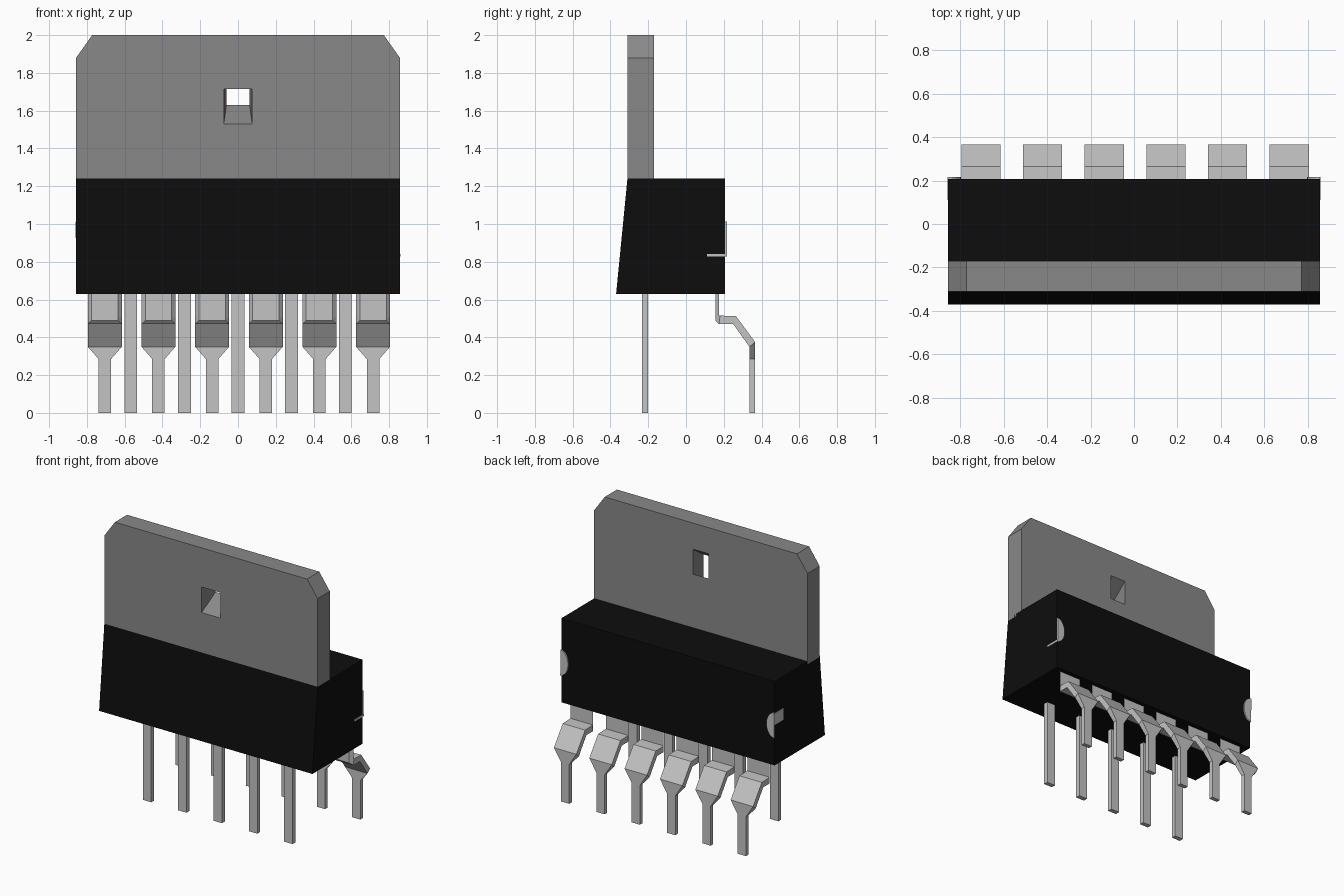
import bpy
import bmesh
import math

if "Cube" in bpy.data.objects:
    bpy.data.objects.remove(bpy.data.objects["Cube"])


def material(name, value):
    mat = bpy.data.materials.new(name)
    mat.use_nodes = True
    colour = (value, value, value, 1)
    mat.diffuse_color = colour
    mat.node_tree.nodes["Principled BSDF"].inputs["Base Color"].default_value = colour
    return mat


BLACK = material("black plastic", 0.004)
STEEL = material("dark grey metal", 0.25)
TIN = material("light grey metal", 0.55)


def loft(name, rings, mat):
    """Join matching closed rings of points and cap both ends."""
    bm = bmesh.new()
    loops = [[bm.verts.new(p) for p in ring] for ring in rings]
    n = len(loops[0])
    for a, b in zip(loops, loops[1:]):
        for i in range(n):
            j = (i + 1) % n
            bm.faces.new((a[i], a[j], b[j], b[i]))
    bm.faces.new(loops[0])
    bm.faces.new(loops[-1])
    bmesh.ops.recalc_face_normals(bm, faces=bm.faces)
    mesh = bpy.data.meshes.new(name)
    bm.to_mesh(mesh)
    bm.free()
    mesh.materials.append(mat)
    obj = bpy.data.objects.new(name, mesh)
    bpy.context.collection.objects.link(obj)
    return obj


def box(name, x0, x1, y0, y1, z0, z1, mat):
    return loft(name, [[(x0, y0, z), (x1, y0, z), (x1, y1, z), (x0, y1, z)]
                       for z in (z0, z1)], mat)


W = 0.857
BACK = 0.207

# Plastic body with a sloping front
side = [(-0.37, 0.63), (BACK, 0.63), (BACK, 1.24), (-0.31, 1.24)]
loft("body", [[(x, y, z) for y, z in side] for x in (-W, W)], BLACK)

# Heat sink tab with clipped top corners
outline = [(-W, 1.22), (W, 1.22), (W, 1.88), (0.772, 2), (-0.772, 2), (-W, 1.88)]
tab = loft("heat_sink_tab", [[(x, y, z) for x, z in outline] for y in (-0.31, -0.17)], STEEL)


# Slanted mounting hole that narrows toward the back
def hole_ring(y):
    t = (y + 0.31) / 0.14
    w, low, high = 0.075 - 0.014 * t, 1.53 + 0.1 * t, 1.715 + 0.095 * t
    return [(-w, y, low), (w, y, low), (w, y, high), (-w, y, high)]


cutter = loft("hole_cutter", [hole_ring(-0.35), hole_ring(-0.13)], STEEL)
cutter.hide_render = True
cut = tab.modifiers.new("mounting_hole", 'BOOLEAN')
cut.operation = 'DIFFERENCE'
cut.solver = 'EXACT'
cut.object = cutter
bpy.context.view_layer.objects.active = tab
bpy.ops.object.modifier_apply(modifier=cut.name)
bpy.data.objects.remove(cutter)

# Half-round metal plates on the back corners
for sign, label in ((1, "left"), (-1, "right")):
    arc = [math.pi * i / 10 - math.pi / 2 for i in range(11)]
    loft("corner_plate_" + label,
         [[(sign * (W - 0.06 * math.cos(a)), y, 0.922 + 0.092 * math.sin(a)) for a in arc]
          for y in (BACK, BACK + 0.009)], TIN)

# Metal slivers on the ends of the body
box("end_sliver_left", W - 0.01, W + 0.003, 0.11, BACK + 0.009, 0.828, 0.842, TIN)
box("end_sliver_right", -W - 0.003, -W + 0.01, 0.11, BACK + 0.009, 0.925, 1.01, TIN)

# Straight front row of pins
for i in range(5):
    x = 0.284 * (i - 2)
    box("front_pin_%d" % (i + 1), x - 0.034, x + 0.034, -0.233, -0.2, 0, 0.65, TIN)

# Bent back row: inner y, z, half width, then outer y, z, half width
stations = [
    (0.155, 0.65, 0.07, 0.175, 0.65, 0.09),
    (0.155, 0.49, 0.07, 0.175, 0.515, 0.09),
    (0.175, 0.47, 0.09, 0.18, 0.515, 0.09),
    (0.25, 0.47, 0.09, 0.265, 0.512, 0.09),
    (0.336, 0.35, 0.09, 0.366, 0.375, 0.09),
    (0.336, 0.285, 0.033, 0.366, 0.285, 0.033),
    (0.336, 0, 0.033, 0.366, 0, 0.033),
]
for i in range(6):
    x = 0.005 + 0.284 * (i - 2.5)
    loft("back_pin_%d" % (i + 1),
         [[(x - wi, yi, zi), (x + wi, yi, zi), (x + wo, yo, zo), (x - wo, yo, zo)]
          for yi, zi, wi, yo, zo, wo in stations], TIN)
